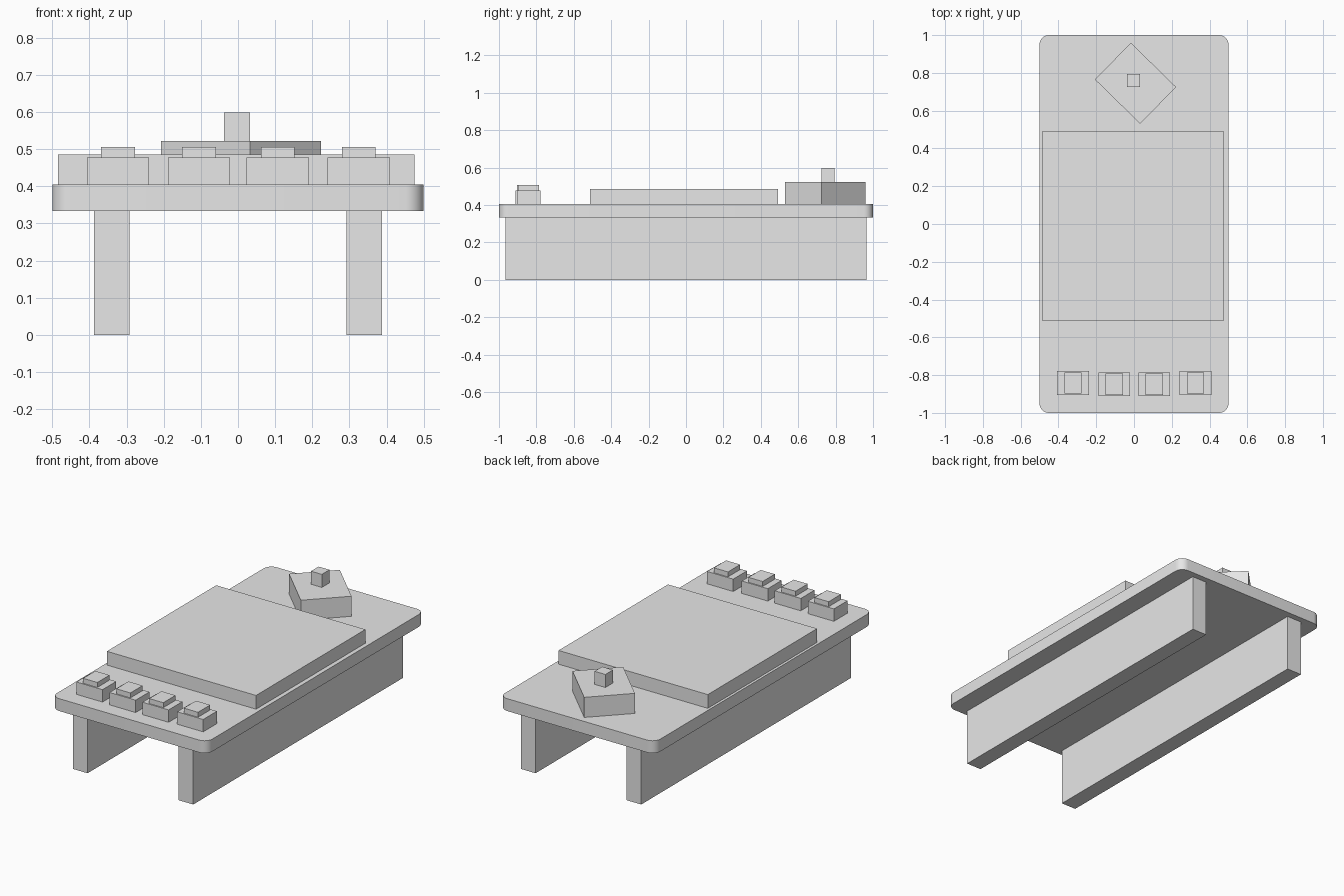
import bpy
import bmesh
from math import radians
from mathutils import Matrix

cube = bpy.data.objects.get("Cube")
if cube:
    bpy.data.objects.remove(cube, do_unlink=True)

# Single light grey finish
grey = bpy.data.materials.new("light_grey")
grey.use_nodes = True
grey.diffuse_color = (0.8, 0.8, 0.8, 1)
grey.node_tree.nodes["Principled BSDF"].inputs["Base Color"].default_value = (0.8, 0.8, 0.8, 1)


def block(name, centre, size, bottom, top, turn=0, corner=0):
    """Upright block, optionally turned about z or with rounded vertical corners."""
    bm = bmesh.new()
    bmesh.ops.create_cube(bm, size=1)
    bmesh.ops.scale(bm, vec=(size[0], size[1], top - bottom), verts=bm.verts)
    if corner:
        upright = [e for e in bm.edges
                   if abs(e.verts[0].co.z - e.verts[1].co.z) > 0.001]
        bmesh.ops.bevel(bm, geom=upright, offset=corner, segments=8,
                        profile=0.5, affect='EDGES')
    bmesh.ops.rotate(bm, matrix=Matrix.Rotation(radians(turn), 3, 'Z'), verts=bm.verts)
    mesh = bpy.data.meshes.new(name)
    bm.to_mesh(mesh)
    bm.free()
    mesh.materials.append(grey)
    obj = bpy.data.objects.new(name, mesh)
    obj.location = (*centre, (bottom + top) / 2)
    bpy.context.collection.objects.link(obj)
    return obj


SLAB_LOW, SLAB_TOP = 0.333, 0.405

# Rounded table top
slab = block("table_top", (0, 0), (1, 2), SLAB_LOW, SLAB_TOP, corner=0.05)
bpy.context.view_layer.objects.active = slab
slab.select_set(True)
bpy.ops.object.shade_smooth_by_angle(angle=radians(30))

# Long supports under the top
for side, x in (("right", -0.34), ("left", 0.34)):
    block(side + "_support", (x, 0), (0.095, 1.93), 0, SLAB_LOW)

# Broad raised panel
block("raised_panel", (-0.005, -0.01), (0.96, 1.005), SLAB_TOP, 0.485)

# Turned block with a small peg at the back
block("turned_block", (0.008, 0.745), (0.335, 0.272), SLAB_TOP, 0.522, turn=-44.4)
block("peg", (-0.003, 0.76), (0.07, 0.07), 0.522, 0.598)

# Row of stepped blocks at the front
for i, (x, y) in enumerate([(-0.323, -0.841), (-0.105, -0.848),
                            (0.107, -0.848), (0.325, -0.841)], 1):
    block(f"step_base_{i}", (x, y), (0.168, 0.126), SLAB_TOP, 0.477)
    block(f"step_cap_{i}", (x, y), (0.091, 0.112), 0.477, 0.506)
